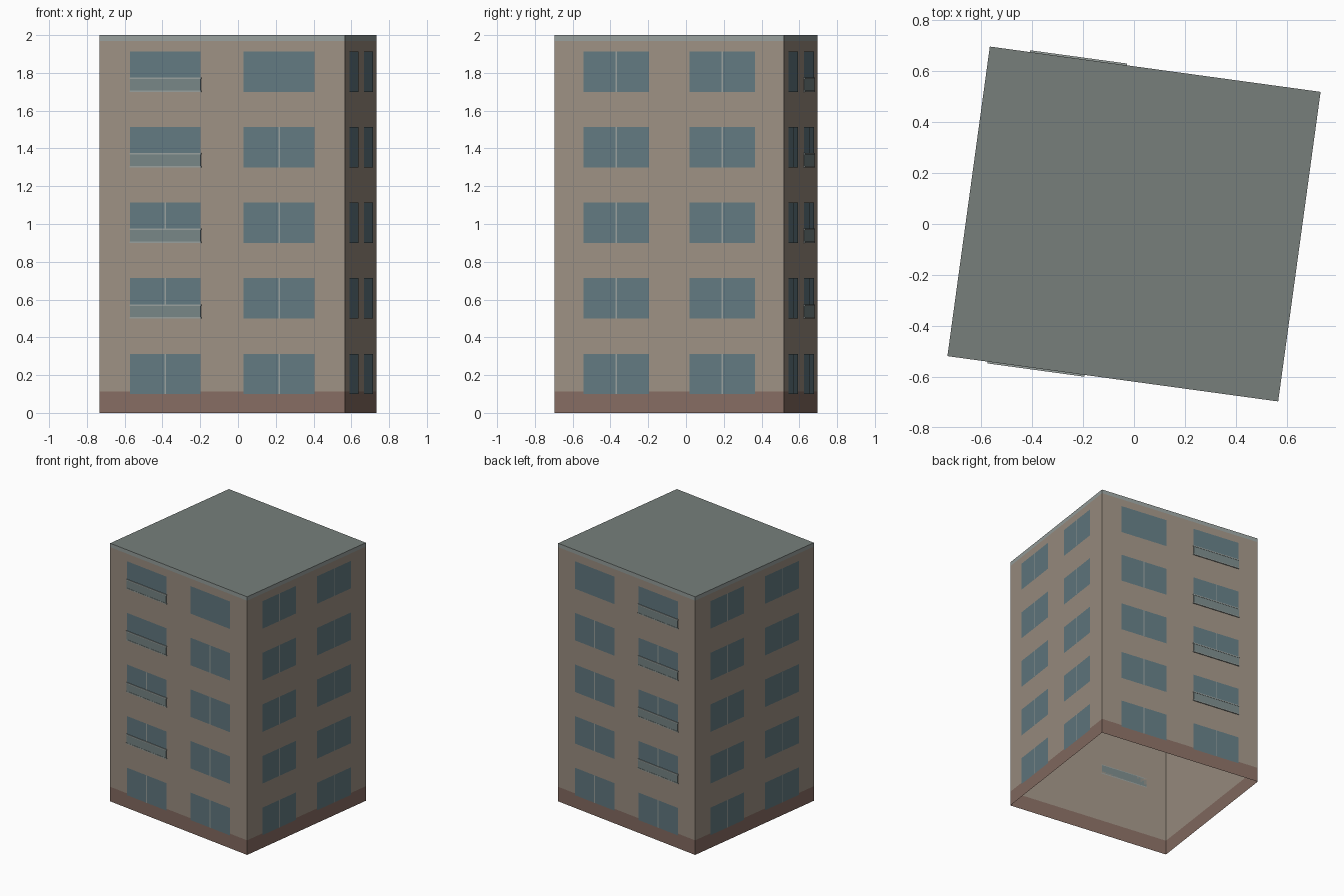
import bpy, bmesh
from math import radians, pi
from mathutils import Matrix, Vector

if "Cube" in bpy.data.objects:
    bpy.data.objects.remove(bpy.data.objects["Cube"])

W, D = 1.311, 1.227
TURN = Matrix.Rotation(radians(-7.8), 4, 'Z')
FLOORS = [0.10 + 0.40 * i for i in range(5)]


def material(name, rgb):
    m = bpy.data.materials.new(name)
    m.diffuse_color = (*[(c / 255) ** 2.2 for c in rgb], 1)
    m.use_nodes = True
    m.node_tree.nodes["Principled BSDF"].inputs["Base Color"].default_value = m.diffuse_color
    return m


WALL = material("plaster", (155, 143, 130))
PLINTH = material("base_stone", (133, 108, 98))
TRIM = material("trim", (150, 158, 155))
ROOF = material("roofing", (118, 126, 122))
GLASS = material("glass", (98, 121, 128))
PANEL = material("balcony_panel", (118, 133, 133))


def finish(bm, name, mat, matrix=TURN):
    me = bpy.data.meshes.new(name)
    bm.transform(matrix)
    bm.to_mesh(me)
    bm.free()
    me.materials.append(mat)
    ob = bpy.data.objects.new(name, me)
    bpy.context.collection.objects.link(ob)


def quad(bm, pts):
    bm.faces.new([bm.verts.new(p) for p in pts])


def ring(name, z0, z1, mat):
    """Four-sided open strip of outer wall."""
    bm = bmesh.new()
    c = [(-W/2, -D/2), (W/2, -D/2), (W/2, D/2), (-W/2, D/2)]
    lo = [bm.verts.new((*p, z0)) for p in c]
    hi = [bm.verts.new((*p, z1)) for p in c]
    for i in range(4):
        j = (i + 1) % 4
        bm.faces.new((lo[i], lo[j], hi[j], hi[i]))
    finish(bm, name, mat)


# Shell, open underneath
ring("base_course", 0, 0.113, PLINTH)
ring("walls", 0.113, 1.97, WALL)
ring("roof_band", 1.97, 2.0, TRIM)
bm = bmesh.new()
quad(bm, [(-W/2, -D/2, 2), (W/2, -D/2, 2), (W/2, D/2, 2), (-W/2, D/2, 2)])
finish(bm, "roof", ROOF)


def pane(bm, u, half, z0, z1, out):
    quad(bm, [(u-half, -out, z0), (u+half, -out, z0),
              (u+half, -out, z1), (u-half, -out, z1)])


def box(bm, u, half, z0, z1, out):
    m = Matrix.Translation((u, -out / 2, (z0 + z1) / 2)) @ \
        Matrix.Diagonal((2 * half, out, z1 - z0, 1))
    bmesh.ops.create_cube(bm, size=1, matrix=m)


def facade(side, angle, dist, u, half, balcony=None, plain=()):
    """Windows on one side; balcony is the column with railings,
    plain lists (column, floor) windows without a central bar."""
    place = TURN @ Matrix.Rotation(angle, 4, 'Z') @ Matrix.Translation((0, -dist, 0))
    glass, bars, panels, rails = [bmesh.new() for _ in range(4)]
    for col in (-1, 1):
        for i, z in enumerate(FLOORS):
            pane(glass, col * u, half, z, z + 0.213, 0.002)
            if (col, i) not in plain:
                pane(bars, col * u, 0.004, z, z + 0.213, 0.0035)
            if col == balcony and i > 0:
                box(panels, col * u, half, z, z + 0.07, 0.005)
                box(rails, col * u, half + 0.003, z + 0.067, z + 0.075, 0.007)
                box(rails, col * u, half + 0.003, z, z + 0.007, 0.007)
    finish(glass, side + "_windows", GLASS, place)
    finish(bars, side + "_window_bars", TRIM, place)
    if balcony:
        finish(panels, side + "_balcony_panels", PANEL, place)
        finish(rails, side + "_balcony_rails", TRIM, place)
    else:
        panels.free()
        rails.free()


# Four sides
facade("front", 0, D / 2, 0.304, 0.189, -1, {(-1, 4), (-1, 3), (1, 4)})
facade("right", pi / 2, W / 2, 0.283, 0.175)
facade("back", pi, D / 2, 0.304, 0.189, 1, {(-1, 4), (1, 4)})
facade("left", -pi / 2, W / 2, 0.283, 0.175)
